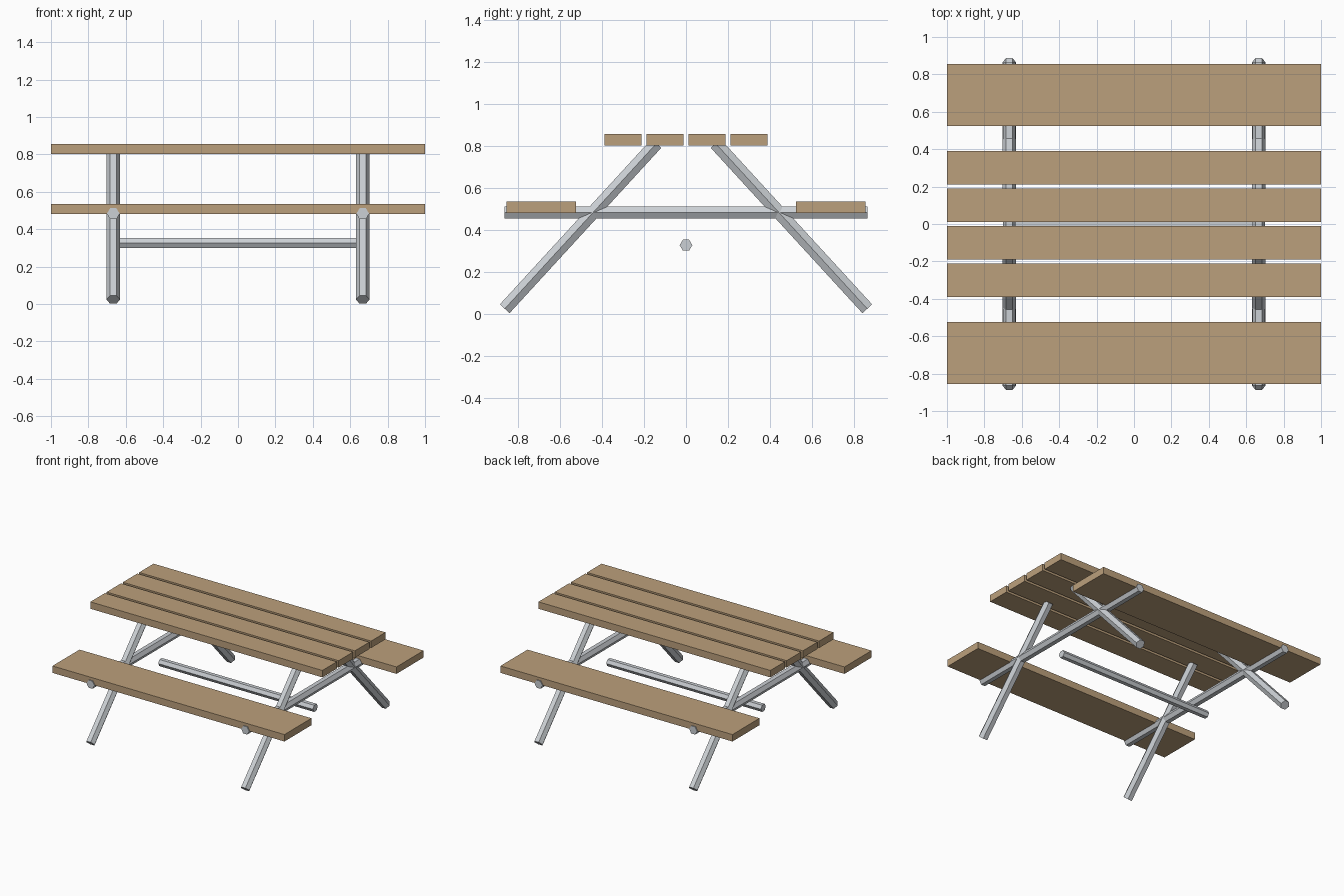
import bpy
import bmesh
from math import cos, sin, pi
from mathutils import Vector

if "Cube" in bpy.data.objects:
    bpy.data.objects.remove(bpy.data.objects["Cube"], do_unlink=True)


def make_material(name, rgb):
    mat = bpy.data.materials.new(name)
    mat.use_nodes = True
    mat.diffuse_color = (*rgb, 1)
    mat.node_tree.nodes["Principled BSDF"].inputs["Base Color"].default_value = (*rgb, 1)
    return mat


wood = make_material("tan wood", (0.50, 0.35, 0.20))
metal = make_material("galvanised metal", (0.60, 0.63, 0.66))


def add_object(name, bm, mat):
    bmesh.ops.recalc_face_normals(bm, faces=bm.faces)
    mesh = bpy.data.meshes.new(name)
    bm.to_mesh(mesh)
    bm.free()
    mesh.materials.append(mat)
    obj = bpy.data.objects.new(name, mesh)
    bpy.context.collection.objects.link(obj)
    return obj


def plank(name, y, width, bottom, top):
    bm = bmesh.new()
    bmesh.ops.create_cube(bm, size=1)
    bmesh.ops.scale(bm, vec=(2, width, top - bottom), verts=bm.verts)
    bmesh.ops.translate(bm, vec=(0, y, (top + bottom) / 2), verts=bm.verts)
    return add_object(name, bm, wood)


def hex_tube(name, start, end, radius):
    """Six-sided tube with one pair of corners lying horizontally."""
    start, end = Vector(start), Vector(end)
    along = (end - start).normalized()
    side = along.cross(Vector((0, 0, 1))).normalized()
    up = side.cross(along)
    bm = bmesh.new()
    rings = []
    for centre in (start, end):
        rings.append([bm.verts.new(centre + radius * (side * cos(i * pi / 3) + up * sin(i * pi / 3)))
                      for i in range(6)])
    a, b = rings
    for i in range(6):
        j = (i + 1) % 6
        bm.faces.new((a[i], a[j], b[j], b[i]))
    bm.faces.new(a)
    bm.faces.new(b)
    return add_object(name, bm, metal)


# Table top boards
for i in range(4):
    plank(f"top_board_{i + 1}", -0.3 + 0.2 * i, 0.178, 0.802, 0.856)

# Bench seats
for label, s in (("front", -1), ("back", 1)):
    plank(f"{label}_bench_seat", s * 0.69, 0.333, 0.481, 0.535)

# End frames: slanted legs and the beam carrying the benches
for side_label, x in (("left", 0.667), ("right", -0.667)):
    for label, s in (("front", -1), ("back", 1)):
        hex_tube(f"{label}_{side_label}_leg", (x, s * 0.864, 0.024), (x, s * 0.141, 0.812), 0.036)
    hex_tube(f"{side_label}_bench_beam", (x, -0.864, 0.483), (x, 0.864, 0.483), 0.034)

# Long stretcher between the end frames
hex_tube("stretcher", (-0.667, 0, 0.327), (0.667, 0, 0.327), 0.03)
